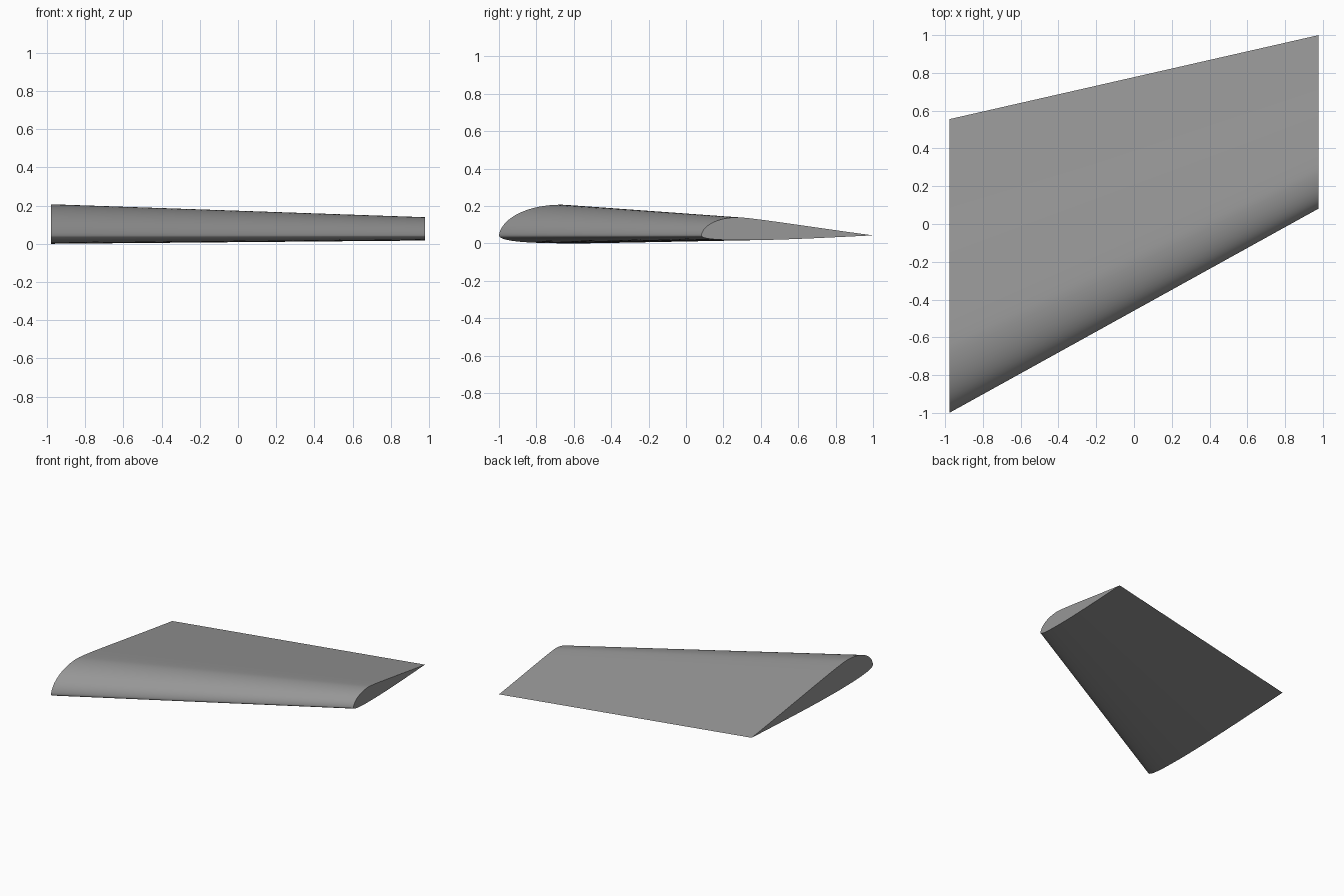
import bpy
import bmesh
from mathutils import Vector
from mathutils.geometry import interpolate_bezier

if "Cube" in bpy.data.objects:
    bpy.data.objects.remove(bpy.data.objects["Cube"])

# Airfoil section as Bezier segments in chord fractions (along y, up z)
SEGMENTS = [
    # upper nose
    ((0, 0.028), (0.008, 0.085), (0.095, 0.133), (0.215, 0.133), 20),
    # upper surface to trailing edge
    ((0.215, 0.133), (0.30, 0.131), (0.62, 0.079), (1, 0.028), 16),
    # lower surface forward
    ((1, 0.028), (0.70, 0.013), (0.45, 0.0), (0.26, 0.0), 14),
    # lower nose
    ((0.26, 0.0), (0.10, 0.0), (0.0, 0.006), (0, 0.028), 16),
]


def section():
    pts = []
    for a, b, c, d, n in SEGMENTS:
        v = [Vector((p[0], p[1], 0)) for p in (a, b, c, d)]
        pts += interpolate_bezier(*v, n + 1)[:-1]
    return pts


def rib(bm, x, lead, trail, base):
    chord = trail - lead
    return [bm.verts.new((x, lead + p.x * chord, base + p.y * chord))
            for p in section()]


# Tapered, swept wing lofted from root to tip
bm = bmesh.new()
root = rib(bm, -0.978, -1.0, 0.555, 0.0)
tip = rib(bm, 0.978, 0.082, 1.0, 0.017)
n = len(root)
for i in range(n):
    j = (i + 1) % n
    bm.faces.new((root[i], root[j], tip[j], tip[i]))
bm.faces.new(root)
bm.faces.new(tip)
bmesh.ops.recalc_face_normals(bm, faces=bm.faces)

mesh = bpy.data.meshes.new("wing")
bm.to_mesh(mesh)
bm.free()
wing = bpy.data.objects.new("wing", mesh)
bpy.context.collection.objects.link(wing)

# Dark grey skin
skin = bpy.data.materials.new("dark_grey")
skin.diffuse_color = (0.31, 0.31, 0.31, 1)
skin.use_nodes = True
skin.node_tree.nodes["Principled BSDF"].inputs["Base Color"].default_value = skin.diffuse_color
mesh.materials.append(skin)

bpy.context.view_layer.objects.active = wing
wing.select_set(True)
bpy.ops.object.shade_smooth_by_angle(angle=0.6)
